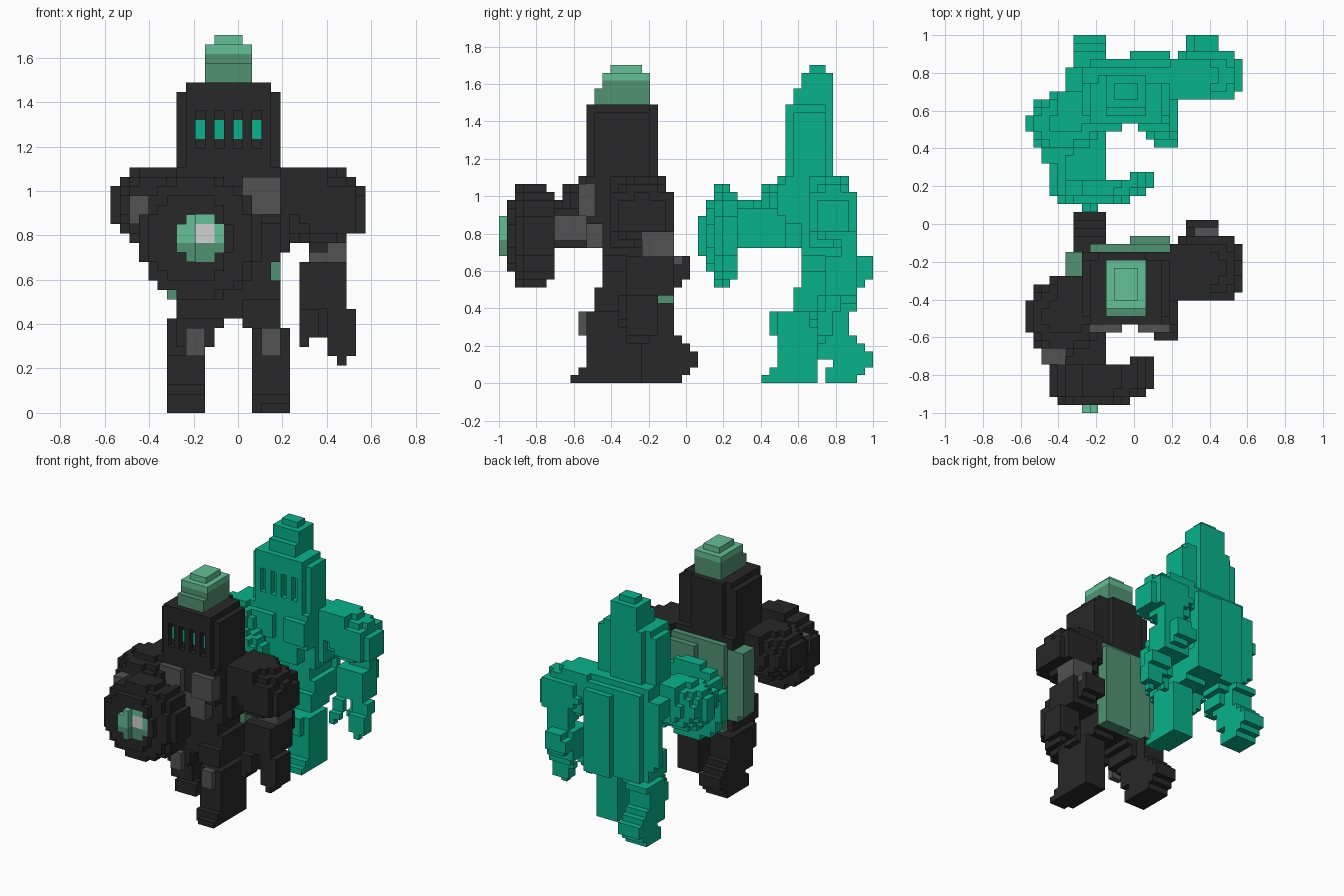
import bpy, bmesh
from itertools import product
from math import floor, ceil, hypot

cube = bpy.data.objects.get("Cube")
if cube:
    bpy.data.objects.remove(cube)

V = 2 / 47  # size of one block
COLOURS = {
    "dark_armour": (.021, .021, .021),
    "grey_mail": (.084, .084, .084),
    "spirit_green": (.002, .45, .26),
    "light_green": (.124, .53, .31),
    "muted_green": (.08, .29, .17),
    "pale_highlight": (.64, .64, .64),
}
NAMES = list(COLOURS)
DARK, GREY, SPIRIT, LIGHT, MUTED, PALE = range(len(NAMES))
MATS = []
for name, rgb in COLOURS.items():
    mat = bpy.data.materials.new(name)
    mat.use_nodes = True
    mat.diffuse_color = (*rgb, 1)
    mat.node_tree.nodes["Principled BSDF"].inputs["Base Color"].default_value = (*rgb, 1)
    MATS.append(mat)

filled = {}  # block -> (part, colour)


def box(x0, x1, y0, y1, z0, z1):
    return set(product(range(x0, x1), range(y0, y1), range(z0, z1)))


def ball(centre, radii):
    spans = [range(floor(c - r), ceil(c + r)) for c, r in zip(centre, radii)]
    return {p for p in product(*spans)
            if sum(((a + .5 - c) / r) ** 2 for a, c, r in zip(p, centre, radii)) <= 1}


def add(part, colour, *shapes):
    """Put blocks in a part; colour is an index or a rule on the block."""
    for cell in set().union(*shapes):
        if cell not in filled:
            filled[cell] = (part, colour(*cell) if callable(colour) else colour)


def build(part, cells, solid):
    """Make the outer skin of the blocks, one quad per open side."""
    bm, corners = bmesh.new(), {}

    def vert(p):
        if p not in corners:
            corners[p] = bm.verts.new(((p[0] - 13.5) * V, (p[1] - 23.5) * V, p[2] * V))
        return corners[p]

    for cell, colour in cells.items():
        for axis, side in product(range(3), (0, 1)):
            near = list(cell)
            near[axis] += 2 * side - 1
            if tuple(near) in solid:
                continue
            u, w = (axis + 1) % 3, (axis + 2) % 3
            quad = []
            for du, dw in ((0, 0), (1, 0), (1, 1), (0, 1)):
                p = list(cell)
                p[axis] += side
                p[u] += du
                p[w] += dw
                quad.append(vert(tuple(p)))
            face = bm.faces.new(quad if side else quad[::-1])
            face.material_index = colour
    mesh = bpy.data.meshes.new(part)
    bm.to_mesh(mesh)
    bm.free()
    for mat in MATS:
        mesh.materials.append(mat)
    bpy.context.collection.objects.link(bpy.data.objects.new(part, mesh))


# Plume, two shades
add("plume", lambda x, y, z: LIGHT if z >= 38 else MUTED,
    box(10, 15, 12, 19, 35, 37), box(10, 15, 13, 19, 37, 39), box(11, 14, 14, 18, 39, 40))

# Helmet with a back ridge and four glowing recessed slits
slits = set().union(*(box(x, x + 1, 11, 12, 28, 32) for x in (9, 11, 13, 15)))
helmet = (box(8, 17, 11, 19, 25, 35) | box(7, 18, 12, 19, 25, 34)
          | box(9, 15, 19, 20, 25, 35))
add("helmet", lambda x, y, z: SPIRIT if (x, y - 1, z) in slits and 29 <= z < 31 else DARK,
    helmet - slits)

# Torso
add("chest_plates", GREY, box(8, 12, 10, 11, 21, 25), box(14, 18, 10, 12, 21, 25),
    box(9, 16, 11, 13, 17, 21))
add("cape", MUTED, box(8, 18, 20, 21, 10, 25), box(13, 18, 21, 22, 10, 24),
    box(5, 8, 17, 20, 13, 24), box(6, 8, 17, 20, 12, 13), box(17, 18, 19, 20, 14, 16))
add("torso", DARK, box(7, 18, 11, 20, 20, 26), box(8, 18, 13, 20, 16, 20),
    box(18, 19, 14, 19, 17, 21), box(8, 17, 13, 20, 13, 16), box(7, 18, 13, 20, 10, 14))

# Left arm, hanging
add("left_elbow", GREY, box(21, 25, 18, 22, 16, 19), box(21, 24, 22, 23, 15, 16))
add("left_shoulder", DARK, ball((22.3, 18, 21.8), (4.9, 4.3, 4.4)),
    box(21, 26, 14, 22, 19, 24), box(26, 27, 15, 21, 19, 23), box(18, 23, 14, 21, 21, 26))
add("left_forearm", DARK, box(20, 25, 16, 22, 11, 16), box(20, 24, 22, 24, 13, 15),
    box(20, 24, 23, 24, 15, 16), box(21, 24, 22, 23, 12, 13))
add("left_hand", DARK, box(20, 22, 15, 18, 8, 11), box(20, 21, 15, 18, 7, 8),
    box(22, 23, 17, 20, 8, 11), box(23, 26, 16, 20, 6, 11), box(24, 25, 16, 19, 5, 6))

# Right arm, reaching forward
add("right_elbow", GREY, box(2, 5, 6, 7, 20, 22), box(2, 5, 6, 8, 22, 23),
    box(9, 10, 6, 11, 18, 21))
add("right_shoulder", DARK, ball((4.8, 12, 21.9), (5, 4.8, 4.2)), box(4, 8, 11, 17, 21, 26))
add("right_forearm", DARK, box(5, 10, 5, 11, 17, 22), box(2, 5, 7, 9, 19, 22))


# Round domed shield, turned a little, with a gem in the middle
def shield_depth(x, y, z):
    return hypot(x - 9, z - 18), y - .1 * (x - 9)


def in_shield(cell):
    radius, depth = shield_depth(*cell)
    return radius < 6.6 and .6 + 1.8 * (radius / 6.8) ** 4 <= depth <= 5.65


def is_gem(cell):
    radius, depth = shield_depth(*cell)
    return radius < 2.6 and (.6 <= depth < 1.5 or cell[1] == 0 and cell[0] < 9)


def gem_colour(x, y, z):
    if 9 <= x < 11 and 18 <= z < 20:
        return PALE
    return LIGHT if z >= 18 else MUTED


space = box(2, 17, 0, 8, 11, 26)
add("shield_gem", gem_colour, filter(is_gem, space))
add("shield", DARK, filter(in_shield, space))

# Left leg, forward
add("left_knee", GREY, box(16, 18, 10, 11, 6, 9))
add("left_leg", DARK, box(15, 19, 11, 18, 0, 9), box(14, 18, 12, 19, 9, 12))
add("left_foot", DARK, box(15, 19, 10, 11, 0, 2), box(16, 19, 9, 10, 0, 1))

# Right leg, trailing
add("right_knee", GREY, box(8, 10, 13, 14, 6, 9))
add("right_leg", DARK, box(7, 12, 14, 20, 9, 12), box(7, 11, 14, 20, 7, 9),
    box(6, 10, 15, 22, 6, 10), box(6, 10, 16, 22, 3, 6))
add("right_foot", DARK, box(6, 10, 20, 23, 5, 6), box(6, 10, 20, 24, 4, 5),
    box(6, 10, 18, 25, 2, 4), box(6, 10, 17, 24, 1, 2), box(6, 10, 17, 23, 0, 1))

for part in dict.fromkeys(p for p, c in filled.values()):
    build(part, {cell: c for cell, (p, c) in filled.items() if p == part}, filled)

# Spirit twin behind: the same figure, thinner front and back,
# with its body leaning one block further back than its legs
spirit = {(x, y + (23 if z < 9 else 24), z): SPIRIT for x, y, z in filled
          if (x, y - 1, z) in filled and (x, y + 1, z) in filled
          and (z not in range(26, 35) or (x, y + 2, z) in filled)}
build("spirit_twin", spirit, spirit)
